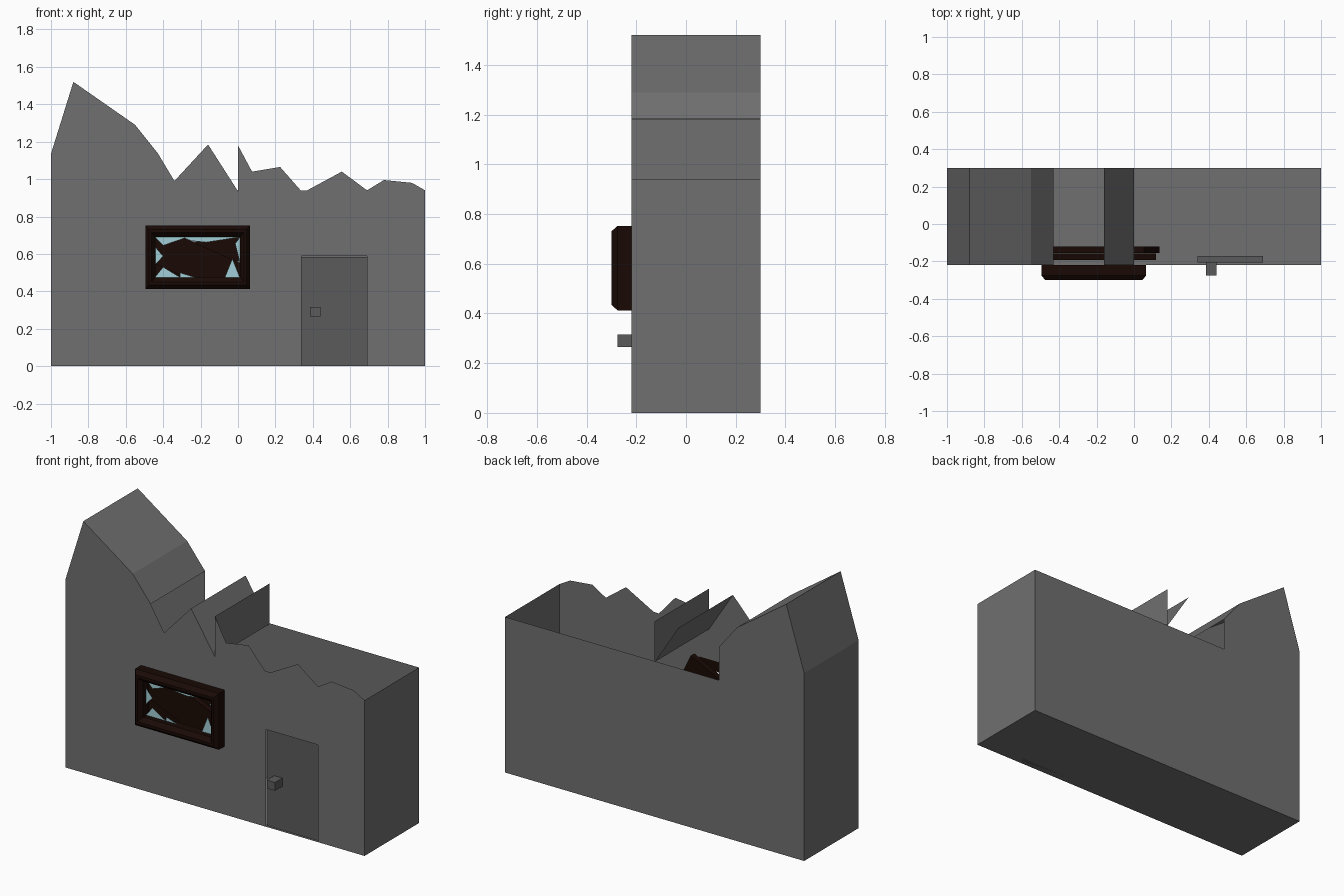
import bpy, bmesh, math
from mathutils import Matrix

if "Cube" in bpy.data.objects:
    bpy.data.objects.remove(bpy.data.objects["Cube"])

FRONT, BACK = -0.22, 0.30


def material(name, rgb):
    m = bpy.data.materials.new(name)
    m.diffuse_color = (*rgb, 1)
    m.use_nodes = True
    m.node_tree.nodes["Principled BSDF"].inputs["Base Color"].default_value = m.diffuse_color
    return m


stone = material("dark_stone", (0.16, 0.16, 0.16))
door_paint = material("door_grey", (0.105, 0.105, 0.105))
wood = material("dark_wood", (0.010, 0.003, 0.0015))
glass = material("pale_glass", (0.36, 0.62, 0.68))


def finish(bm, name, mat):
    me = bpy.data.meshes.new(name)
    bm.to_mesh(me)
    bm.free()
    ob = bpy.data.objects.new(name, me)
    bpy.context.collection.objects.link(ob)
    me.materials.append(mat)
    return ob


def box(name, centre, size, mat, tilt=0):
    """Box tilted about its own y axis."""
    bm = bmesh.new()
    m = (Matrix.Translation(centre) @ Matrix.Rotation(-math.radians(tilt), 4, 'Y')
         @ Matrix.Diagonal((*size, 1)))
    bmesh.ops.create_cube(bm, size=1, matrix=m)
    return finish(bm, name, mat)


def rect(cx, cz, w, h):
    return [(cx - w, cz - h), (cx + w, cz - h), (cx + w, cz + h), (cx - w, cz + h)]


# Broken top edge of the front wall, left to right
top = [(-1, 1.135), (-.88, 1.52), (-.55, 1.29), (-.43, 1.14), (-.34, .99),
       (-.16, 1.185), (0, .935), (0, 1.18), (.075, 1.04), (.225, 1.065),
       (.335, .94), (.37, .94), (.555, 1.04), (.69, .94), (.78, .995),
       (.93, .98), (1, .94)]
door_notch = [(.69, 0), (.69, .588), (.34, .588), (.34, 0)]
WX, WZ = -.215, .5825          # window centre
window_hole = rect(WX, WZ, .28, .17)

# Front wall with door and window openings
bm = bmesh.new()
for loop in (top + [(1, 0)] + door_notch + [(-1, 0)], window_hole):
    vs = [bm.verts.new((x, FRONT, z)) for x, z in loop]
    for a, b in zip(vs, vs[1:] + vs[:1]):
        bm.edges.new((a, b))
bmesh.ops.triangle_fill(bm, use_beauty=True, edges=bm.edges[:], normal=(0, -1, 0))
finish(bm, "front_wall", stone)

# Back wall: low on the right, full height at the left end
bm = bmesh.new()
back = top[:4] + [(-.43, .94), (1, .94), (1, 0), (-1, 0)]
bm.faces.new([bm.verts.new((x, BACK, z)) for x, z in back])
finish(bm, "back_wall", stone)


def strips(name, points):
    """Sheets running front to back along a profile."""
    bm = bmesh.new()
    rows = [[bm.verts.new((x, y, z)) for y in (FRONT, BACK)] for x, z in points]
    for a, b in zip(rows, rows[1:]):
        bm.faces.new((a[0], b[0], b[1], a[1]))
    return finish(bm, name, stone)


# Floor, side walls, surviving roof and broken roof pieces
strips("roof_floor_and_sides", [(1, .94), (1, 0), (-1, 0)] + top[:4])
strips("broken_roof_pieces", top[5:8])

# Door and handle
box("door", (.515, -.1875, .292), (.35, .035, .584), door_paint)
box("door_handle", (.4125, -.24, .29), (.055, .07, .05), door_paint)

# Window frame: nested rectangles lofted into a chamfered moulding
bm = bmesh.new()
section = [(.28, .17, FRONT), (.28, .17, -.275), (.26, .148, -.30),
           (.247, .132, -.30), (.227, .108, -.275), (.227, .108, FRONT)]
rings = [[bm.verts.new((x, y, z)) for x, z in rect(WX, WZ, w, h)]
         for w, h, y in section]
for r, s in zip(rings, rings[1:] + rings[:1]):
    for i in range(4):
        j = (i + 1) % 4
        bm.faces.new((r[i], r[j], s[j], s[i]))
bmesh.ops.recalc_face_normals(bm, faces=bm.faces[:])
finish(bm, "window_frame", wood)

# Broken glass shards left around the frame
shards = [[(-.445, .69), (-.27, .69), (-.40, .645)],
          [(-.30, .69), (.01, .69), (-.17, .662), (-.25, .67)],
          [(-.445, .64), (-.40, .588), (-.445, .54)],
          [(-.445, .475), (-.31, .475), (-.40, .53)],
          [(-.31, .475), (-.23, .475), (-.31, .50)],
          [(-.07, .475), (.01, .475), (-.03, .575)],
          [(.01, .69), (.01, .555), (-.015, .655)]]
bm = bmesh.new()
for s in shards:
    bm.faces.new([bm.verts.new((x, -.245, z)) for x, z in reversed(s)])
finish(bm, "glass_shards", glass)

# Crossed boards nailed up behind the window
box("rear_board", (-.22, -.1375, .56), (.70, .035, .19), wood, 26)
box("front_board", (-.24, -.175, .56), (.70, .035, .19), wood, -24)
